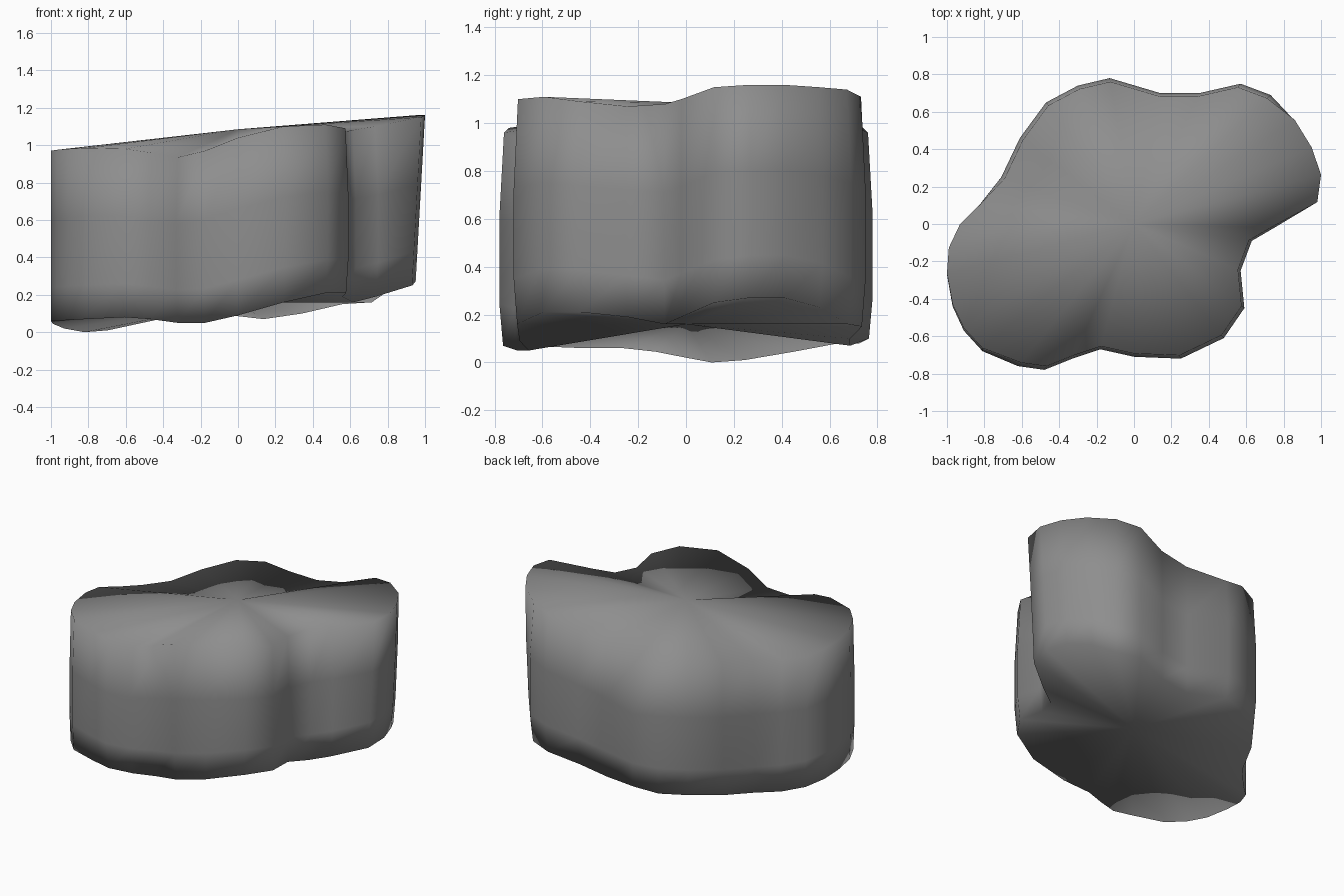
import bpy, bmesh

# Rim points: x, y, top z, bottom z
rim = [
    (1.0, .27, 1.16, .27), (.95, .42, 1.16, .27), (.86, .57, 1.15, .23), (.73, .69, 1.14, .16),
    (.57, .75, 1.11, .15), (.35, .70, 1.04, .10), (.14, .70, 1.0, .07), (-.13, .78, .96, .10),
    (-.30, .74, 1.0, .08), (-.47, .65, 1.0, .08), (-.61, .46, .97, .045), (-.71, .25, .94, .01),
    (-.82, .11, .93, 0), (-.93, 0, .93, .02), (-.99, -.13, .96, .045), (-1.0, -.27, .97, .06),
    (-.97, -.44, .975, .06), (-.91, -.57, .98, .065), (-.81, -.68, .985, .07), (-.62, -.76, .98, .08),
    (-.48, -.78, .96, .07), (-.33, -.72, .935, .05), (-.18, -.67, .97, .05), (0, -.71, 1.04, .09),
    (.25, -.72, 1.10, .16), (.48, -.61, 1.11, .21), (.59, -.45, 1.09, .21), (.57, -.25, 1.07, .19),
    (.63, -.09, 1.08, .16), (.75, -.02, 1.10, .19), (.98, .12, 1.15, .25),
]
# Side rings: fraction of height, outline scale
levels = [(0, .98), (.2, 1.0), (.6, 1.0), (1, .975)]

bm = bmesh.new()
rings = []
for t, s in levels:
    ring = []
    for x, y, zt, zb in rim:
        sx = .95 + .05 * t if x > .8 else (1.0 if x < -.8 else s)
        ring.append(bm.verts.new((x * sx, y * s, zb + (zt - zb) * t)))
    rings.append(ring)

# Side walls
n = len(rim)
for a, b in zip(rings, rings[1:]):
    for i in range(n):
        j = (i + 1) % n
        bm.faces.new((a[i], a[j], b[j], b[i]))

# Fan caps around the hubs
top = bm.verts.new((0, 0, 1.085))
bottom = bm.verts.new((0, 0, .16))
for i in range(n):
    j = (i + 1) % n
    bm.faces.new((rings[-1][i], rings[-1][j], top))
    bm.faces.new((rings[0][j], rings[0][i], bottom))

# Smooth shading over the whole lump
bmesh.ops.recalc_face_normals(bm, faces=bm.faces)
for f in bm.faces:
    f.smooth = True
mesh = bpy.data.meshes.new("rock_slab")
bm.to_mesh(mesh)
bm.free()

# Dark grey stone
stone = bpy.data.materials.new("dark_stone")
stone.diffuse_color = (.27, .27, .27, 1)
mesh.materials.append(stone)
bpy.context.collection.objects.link(bpy.data.objects.new("rock_slab", mesh))
